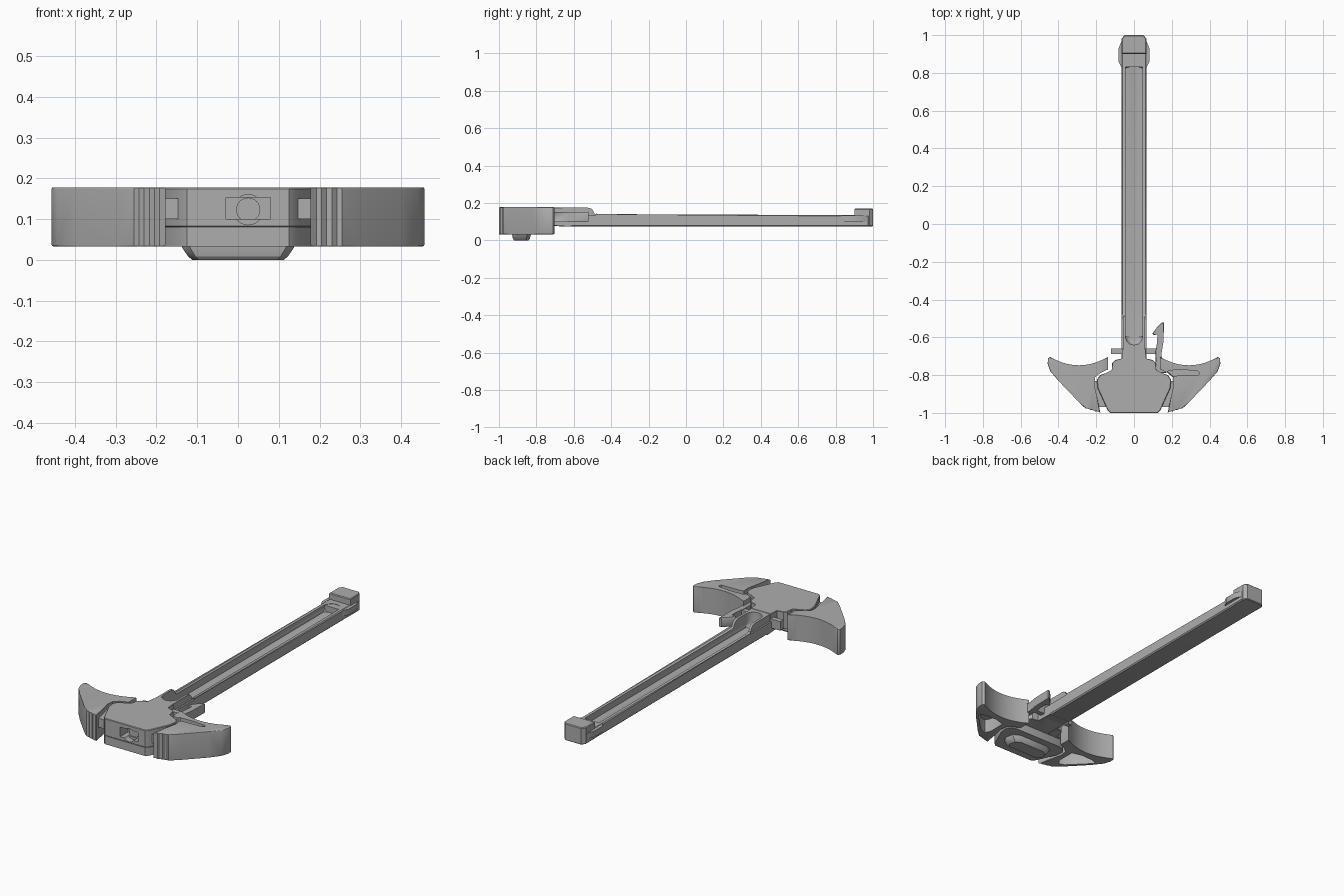
import bpy, bmesh, math

cube = bpy.data.objects.get("Cube")
if cube:
    bpy.data.objects.remove(cube)

metal = bpy.data.materials.new("plain grey metal")
metal.use_nodes = True
GREY = (0.42, 0.42, 0.42, 1)
metal.diffuse_color = GREY
metal.node_tree.nodes["Principled BSDF"].inputs["Base Color"].default_value = GREY


def finish(name, bm):
    bmesh.ops.recalc_face_normals(bm, faces=bm.faces)
    mesh = bpy.data.meshes.new(name)
    bm.to_mesh(mesh)
    bm.free()
    mesh.materials.append(metal)
    ob = bpy.data.objects.new(name, mesh)
    bpy.context.collection.objects.link(ob)
    return ob


def prism(name, outline, lo, hi, axis="z", rim=0, segments=2, ends=(0, 1)):
    """Extrude an outline along an axis, rounding the rim of the chosen ends."""
    place = {"z": lambda a, b, c: (a, b, c),
             "x": lambda a, b, c: (c, a, b),
             "y": lambda a, b, c: (a, c, b)}[axis]
    bm = bmesh.new()
    rings = [[bm.verts.new(place(a, b, c)) for a, b in outline] for c in (lo, hi)]
    caps = [bm.faces.new(r) for r in rings]
    n = len(outline)
    for i in range(n):
        j = (i + 1) % n
        bm.faces.new((rings[0][i], rings[0][j], rings[1][j], rings[1][i]))
    if rim:
        edges = [e for k in ends for e in caps[k].edges]
        bmesh.ops.bevel(bm, geom=edges, offset=rim, segments=segments,
                        profile=0.5, affect="EDGES", clamp_overlap=True)
    return finish(name, bm)


def box(x0, x1, y0, y1):
    return [(x0, y0), (x1, y0), (x1, y1), (x0, y1)]


def capsule(r, y0, y1, n=12):
    front = [(r * math.cos(math.pi + math.pi * i / n),
              y0 + r + r * math.sin(math.pi + math.pi * i / n)) for i in range(n + 1)]
    back = [(r * math.cos(math.pi * i / n),
             y1 - r + r * math.sin(math.pi * i / n)) for i in range(n + 1)]
    return front + back


def cut(ob, *cutters):
    for c in cutters:
        mod = ob.modifiers.new("cut", "BOOLEAN")
        mod.object, mod.operation, mod.solver = c, "DIFFERENCE", "EXACT"
    graph = bpy.context.evaluated_depsgraph_get()
    mesh = bpy.data.meshes.new_from_object(ob.evaluated_get(graph))
    ob.modifiers.clear()
    ob.data = mesh
    for c in cutters:
        bpy.data.objects.remove(c)


# Long shaft with a raised shoulder and a rounded channel
side = [(-0.8, 0.08), (-0.62, 0.08), (-0.61, 0.075), (0.98, 0.075), (0.98, 0.135),
        (-0.475, 0.135), (-0.488, 0.142), (-0.497, 0.16), (-0.508, 0.171),
        (-0.525, 0.175), (-0.8, 0.175)]
shaft = prism("shaft", side, -0.067, 0.067, "x", 0.006, 1)
cut(shaft,
    prism("channel_cutter", capsule(0.045, -0.64, 0.87), 0.098, 0.3, rim=0.022, segments=4, ends=(0,)),
    prism("shoulder_cutter", box(0.058, 0.2, -0.9, -0.48), 0.136, 0.3),
    prism("shoulder_cutter", box(-0.2, -0.058, -0.9, -0.48), 0.136, 0.3))

# Rear end block with side ears
prism("end_block", [(-0.066, 0.9), (0.066, 0.9), (0.066, 0.98), (0.05, 1.0),
                    (-0.05, 1.0), (-0.066, 0.98)], 0.075, 0.17, rim=0.004, segments=1)
prism("end_ears", [(-0.067, 0.83), (0.067, 0.83), (0.082, 0.86), (0.082, 0.93),
                   (0.067, 0.965), (-0.067, 0.965), (-0.082, 0.93), (-0.082, 0.86)],
      0.1, 0.133)

# Central body with a recessed front window and pin hole
half = [(0.125, -1.0), (0.14, -0.985), (0.192, -0.87), (0.197, -0.825), (0.18, -0.8),
        (0.15, -0.79), (0.115, -0.775), (0.115, -0.735), (0.1, -0.72), (0.062, -0.715),
        (0.062, -0.66)]
body = prism("body", half + [(-x, y) for x, y in reversed(half)], 0.08, 0.177, rim=0.003, segments=1)
lower = half[:6]
body_base = prism("body_base", lower + [(-x, y) for x, y in reversed(lower)], 0.033, 0.0801)
pin = [(0.025 + 0.037 * math.cos(math.tau * i / 24), 0.123 + 0.037 * math.sin(math.tau * i / 24))
       for i in range(24)]
cut(body,
    prism("window_cutter", box(-0.03, 0.08, 0.1, 0.153), -1.1, -0.93, "y"),
    prism("pin_cutter", pin, -1.1, -0.965, "y"),
    prism("channel_cutter", capsule(0.045, -0.64, 0.87), 0.098, 0.3))
prism("pin", [(0.025 + (x - 0.025) * 0.8, 0.123 + (z - 0.123) * 0.8) for x, z in pin],
      -0.96, -0.92, "y")

# Tapered boss under the body
boss = [(-0.14, -0.9), (-0.12, -0.93), (0.12, -0.93), (0.14, -0.9),
        (0.13, -0.85), (0.09, -0.83), (-0.09, -0.83), (-0.13, -0.85)]
bm = bmesh.new()
rings = [[bm.verts.new((x * s, -0.88 + (y + 0.88) * t, z)) for x, y in boss]
         for s, t, z in ((1, 1, 0.04), (0.98, 1, 0.03), (0.87, 0.9, 0.008), (0.8, 0.75, 0))]
bm.faces.new(rings[0])
bm.faces.new(rings[-1])
for low, high in zip(rings, rings[1:]):
    for i in range(8):
        j = (i + 1) % 8
        bm.faces.new((low[i], low[j], high[j], high[i]))
finish("boss", bm)

# Wing levers: concave rear edge, serrated front corner, hollow underside
sweep = [(0.137 + 0.308 * i / 14, -0.748 + 1.9 * (0.308 * i / 14 - 0.154) ** 2) for i in range(15)]
teeth = [(0.255 - 0.0125 * i, -0.978 - 0.0035 * i + (0.008 if i % 2 else 0)) for i in range(6)]
wing = (sweep + [(0.456, -0.712), (0.457, -0.74), (0.443, -0.78), (0.40, -0.83), (0.29, -0.945)]
        + teeth + [(0.178, -1.0), (0.195, -0.92), (0.214, -0.85), (0.21, -0.81),
                   (0.18, -0.785), (0.137, -0.77)])
pocket = [(0.24, -0.80), (0.3, -0.785), (0.38, -0.79), (0.405, -0.80),
          (0.37, -0.84), (0.29, -0.92), (0.255, -0.93), (0.24, -0.9)]
slot = [(0.15, -0.81), (0.185, -0.775), (0.27, -0.772), (0.34, -0.78), (0.348, -0.79),
        (0.34, -0.80), (0.23, -0.803), (0.2, -0.81)]
tongue = [(0.09, -0.97), (0.2, -0.97), (0.23, -0.9), (0.23, -0.83), (0.09, -0.83)]
for label, s in (("left", 1), ("right", -1)):
    def flip(points):
        return [(s * x, y) for x, y in points]
    lever = prism(label + "_lever", flip(wing), 0.033, 0.178, rim=0.004)
    cutters = [prism("pocket_cutter", flip(pocket), -0.1, 0.11)]
    if s > 0:
        cutters.append(prism("slot_cutter", slot, 0.14, 0.3))
    cut(lever, *cutters)
    prism(label + "_tongue", flip(tongue), 0.1, 0.15)
    prism(label + "_tab", flip(box(0.05, 0.122, -0.688, -0.66)), 0.1, 0.15)

# Hooked latch reaching back from the left lever
prism("latch_hook", [(0.11, -0.79), (0.17, -0.79), (0.15, -0.74), (0.142, -0.69),
                     (0.155, -0.63), (0.16, -0.52), (0.145, -0.522), (0.115, -0.555),
                     (0.098, -0.58), (0.105, -0.588), (0.127, -0.58), (0.125, -0.63),
                     (0.113, -0.68), (0.118, -0.74)], 0.1, 0.152, rim=0.003, segments=1)

# Smooth the rounded surfaces, keep edges sharp
bpy.ops.object.select_all(action="DESELECT")
for ob in bpy.context.collection.objects:
    if ob.type == "MESH" and metal.name in ob.data.materials:
        ob.select_set(True)
        bpy.context.view_layer.objects.active = ob
bpy.ops.object.shade_smooth_by_angle(angle=math.radians(30))
